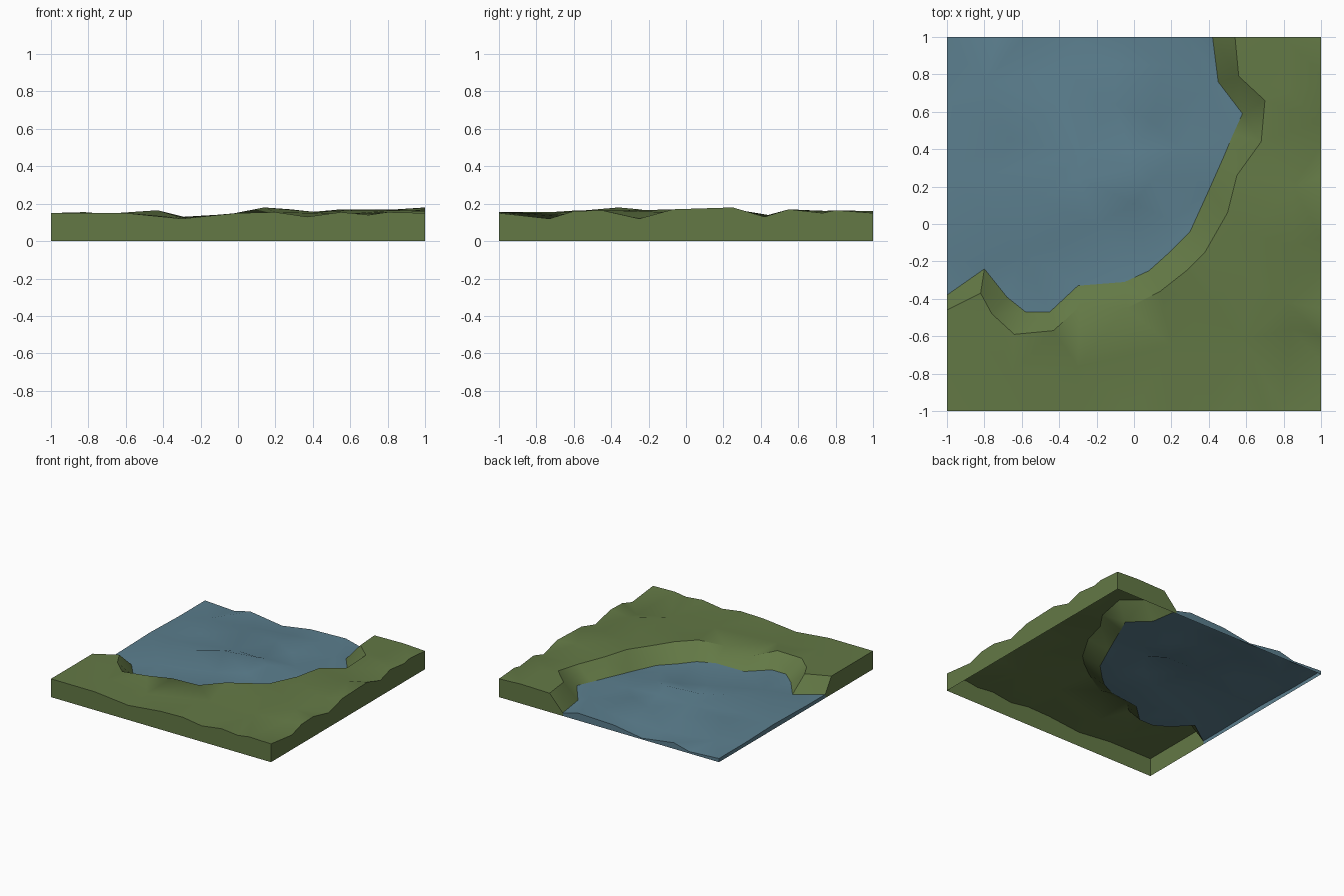
import bpy, bmesh
from mathutils import Vector
from mathutils.geometry import delaunay_2d_cdt

if "Cube" in bpy.data.objects:
    bpy.data.objects.remove(bpy.data.objects["Cube"])


def material(name, color):
    m = bpy.data.materials.new(name)
    m.diffuse_color = (*color, 1)
    m.use_nodes = True
    m.node_tree.nodes["Principled BSDF"].inputs["Base Color"].default_value = m.diffuse_color
    return m


def sheet(name, border, lines, points, mat, angle):
    """Triangulated height surface inside a border, with a skirt on the tile sides."""
    pts = list(border)
    edges = []
    for line in lines:                      # forced ridge and valley edges
        ids = []
        for p in line:
            if p not in pts:
                pts.append(p)
            ids.append(pts.index(p))
        edges += list(zip(ids, ids[1:]))
    pts += points
    co, _, tris, orig, _, _ = delaunay_2d_cdt(
        [Vector(p[:2]) for p in pts], edges, [list(range(len(border)))], 1, 1e-5)
    bm = bmesh.new()
    vs = [bm.verts.new((c.x, c.y, pts[o[0]][2] if o else 0.1)) for c, o in zip(co, orig)]
    for t in tris:
        f = bm.faces.new([vs[i] for i in t])
        f.normal_update()
        if f.normal.z < 0:
            f.normal_flip()
    # skirt down to the ground along the square tile edge
    rim = [e for e in bm.edges if e.is_boundary and any(
        all(abs(v.co[a] - s) < 1e-3 for v in e.verts) for a in (0, 1) for s in (-1, 1))]
    new = bmesh.ops.extrude_edge_only(bm, edges=rim)["geom"]
    for v in new:
        if isinstance(v, bmesh.types.BMVert):
            v.co.z = 0
    bmesh.ops.recalc_face_normals(bm, faces=bm.faces[:])
    if max(bm.faces, key=lambda f: abs(f.normal.z) * f.calc_area()).normal.z < 0:
        bmesh.ops.reverse_faces(bm, faces=bm.faces[:])
    me = bpy.data.meshes.new(name)
    bm.to_mesh(me)
    bm.free()
    ob = bpy.data.objects.new(name, me)
    bpy.context.collection.objects.link(ob)
    me.materials.append(mat)
    bpy.ops.object.select_all(action='DESELECT')
    ob.select_set(True)
    bpy.context.view_layer.objects.active = ob
    bpy.ops.object.shade_smooth_by_angle(angle=angle)
    return ob


green = material("grass", (0.125, 0.19, 0.06))
blue = material("water", (0.105, 0.21, 0.27))

# waterline and top of the bank, both from the left side round to the back
shore = [(-1, -.38, .03), (-.8, -.24, .03), (-.68, -.39, .04), (-.58, -.47, .05),
         (-.45, -.47, .05), (-.3, -.33, .05), (-.05, -.31, .06), (.08, -.25, .06),
         (.18, -.16, .05), (.3, -.04, .05), (.4, .18, .05), (.48, .36, .05),
         (.53, .48, .05), (.58, .59, .05), (.45, .76, .03), (.42, 1, .025)]
bank = [(-1, -.46, .15), (-.82, -.37, .155), (-.76, -.48, .15), (-.64, -.59, .15),
        (-.43, -.57, .165), (-.29, -.44, .13), (-.04, -.45, .145), (.14, -.36, .18),
        (.28, -.25, .17), (.38, -.15, .155), (.5, .06, .165), (.55, .26, .17),
        (.68, .44, .14), (.7, .66, .165), (.56, .79, .16), (.54, 1, .155)]

# land: heights along the right and front sides, then loose hills and a gully
back_side = [(.54, 1, .155), (.8, 1, .16)]
right_side = [(1, y, z) for y, z in (
    (1, .15), (.8, .165), (.73, .15), (.55, .17), (.42, .13), (.25, .18), (-.07, .17),
    (-.25, .12), (-.45, .165), (-.6, .16), (-.73, .12))]
front_side = [(x, -1, z) for x, z in (
    (1, .15), (.8, .155), (.7, .14), (.55, .155), (.37, .13), (.2, .155), (0, .15),
    (-.3, .12), (-.6, .15), (-1, .15))]
land_border = shore + back_side + right_side + front_side + [bank[0]]
gully = [(.58, -.62, .145), (.84, -.56, .125), (1, -.73, .12)]
ridge = [(.6, -.27, .165), (.82, -.42, .165), (1, -.6, .16)]
hills = [(.62, -.05, .17), (.85, .2, .17), (.8, .72, .16), (.2, -.65, .155),
         (-.3, -.76, .125), (-.65, -.8, .15), (.85, -.12, .155), (.42, -.42, .155)]
sheet("land", land_border, [bank, gully, ridge], hills, green, 0.6)

# water: two rolling crests with troughs between
water_back = [(x, 1, z) for x, z in (
    (.28, .06), (-.04, .05), (-.3, .01), (-.59, .05), (-.73, .015), (-1, .03))]
water_left = [(-1, .65, .03), (-1, .29, .04), (-1, -.17, .03)]
crest_a = [(-.75, 0, .07), (-.5, .13, .085), (-.3, .25, .09), (-.02, .29, .095),
           (.1, .24, .085), (.32, .24, .06)]
crest_b = [(-.65, .45, .06), (-.4, .65, .075), (-.1, .64, .075), (.1, .55, .065)]
trough_a = [(-.6, -.15, .05), (-.45, -.1, .04), (-.2, 0, .035), (0, .11, .04),
            (.2, .02, .045)]
trough_b = [(-.75, .27, .045), (-.3, .38, .05), (-.02, .38, .055), (.25, .4, .05)]
trough_c = [(-.8, .75, .03), (-.4, .83, .025), (-.1, .85, .04), (.16, .85, .06),
            (.38, .72, .045)]
sheet("water", shore + water_back + water_left,
      [crest_a, crest_b, trough_a, trough_b, trough_c], [], blue, 0.6)
